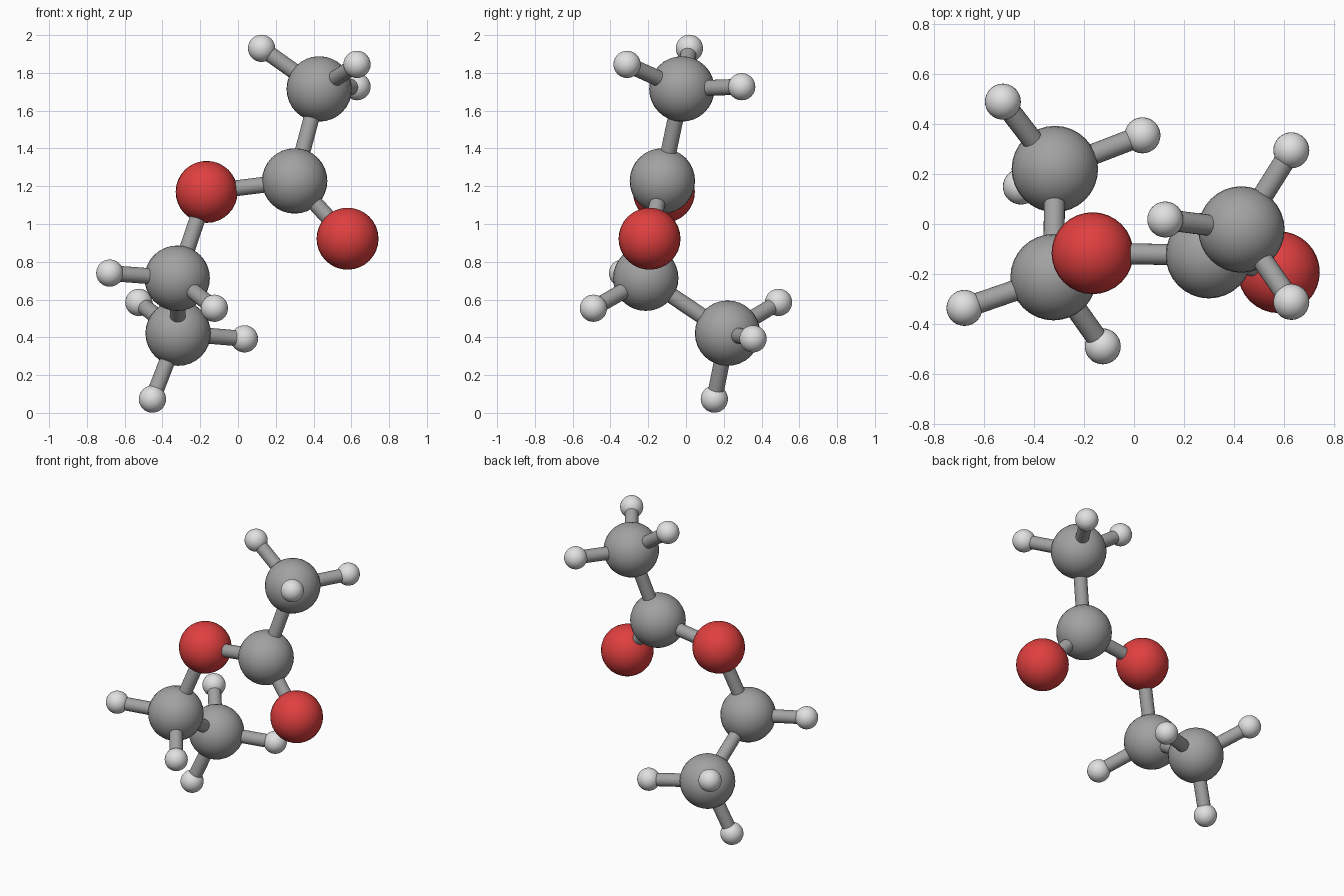
import bpy
from mathutils import Vector

cube = bpy.data.objects.get("Cube")
if cube:
    bpy.data.objects.remove(cube, do_unlink=True)


def material(name, color):
    m = bpy.data.materials.new(name)
    m.use_nodes = True
    m.diffuse_color = color
    m.node_tree.nodes["Principled BSDF"].inputs["Base Color"].default_value = color
    return m


grey = material("mid grey", (0.36, 0.36, 0.36, 1))
red = material("red", (0.75, 0.05, 0.05, 1))
white = material("pale grey", (0.75, 0.75, 0.75, 1))

# Kind of ball: radius and material
CARBON, OXYGEN, HYDROGEN = (0.173, grey), (0.164, red), (0.072, white)
BOND_RADIUS = 0.042

# Balls: name -> kind, centre
atoms = {
    "top_carbon": (CARBON, (0.43, -0.022, 1.715)),
    "middle_carbon": (CARBON, (0.30, -0.125, 1.228)),
    "bridge_oxygen": (OXYGEN, (-0.166, -0.117, 1.17)),
    "end_oxygen": (OXYGEN, (0.58, -0.193, 0.922)),
    "lower_carbon": (CARBON, (-0.322, -0.213, 0.713)),
    "bottom_carbon": (CARBON, (-0.317, 0.22, 0.422)),
    "top_hydrogen_right": (HYDROGEN, (0.125, 0.018, 1.93)),
    "top_hydrogen_front": (HYDROGEN, (0.63, -0.312, 1.845)),
    "top_hydrogen_back": (HYDROGEN, (0.63, 0.295, 1.727)),
    "lower_hydrogen_right": (HYDROGEN, (-0.679, -0.336, 0.74)),
    "lower_hydrogen_front": (HYDROGEN, (-0.125, -0.49, 0.554)),
    "bottom_hydrogen_down": (HYDROGEN, (-0.453, 0.15, 0.073)),
    "bottom_hydrogen_left": (HYDROGEN, (0.034, 0.355, 0.392)),
    "bottom_hydrogen_back": (HYDROGEN, (-0.525, 0.49, 0.585)),
}

# Rods: each carbon and the balls it holds
bonds = {
    "top_carbon": ["middle_carbon", "top_hydrogen_right",
                   "top_hydrogen_front", "top_hydrogen_back"],
    "middle_carbon": ["bridge_oxygen", "end_oxygen"],
    "lower_carbon": ["bridge_oxygen", "bottom_carbon",
                     "lower_hydrogen_right", "lower_hydrogen_front"],
    "bottom_carbon": ["bottom_hydrogen_down", "bottom_hydrogen_left",
                      "bottom_hydrogen_back"],
}


def finish(name, mat):
    ob = bpy.context.object
    ob.name = name
    ob.data.materials.append(mat)
    bpy.ops.object.shade_smooth_by_angle()


for name, ((radius, mat), centre) in atoms.items():
    bpy.ops.mesh.primitive_uv_sphere_add(
        segments=32, ring_count=16, radius=radius, location=centre)
    finish(name, mat)

for start, ends in bonds.items():
    for end in ends:
        a, b = Vector(atoms[start][1]), Vector(atoms[end][1])
        bpy.ops.mesh.primitive_cylinder_add(
            vertices=24, radius=BOND_RADIUS, depth=(b - a).length,
            location=(a + b) / 2,
            rotation=(b - a).to_track_quat("Z", "Y").to_euler())
        finish("bond_" + start + "_to_" + end, grey)
